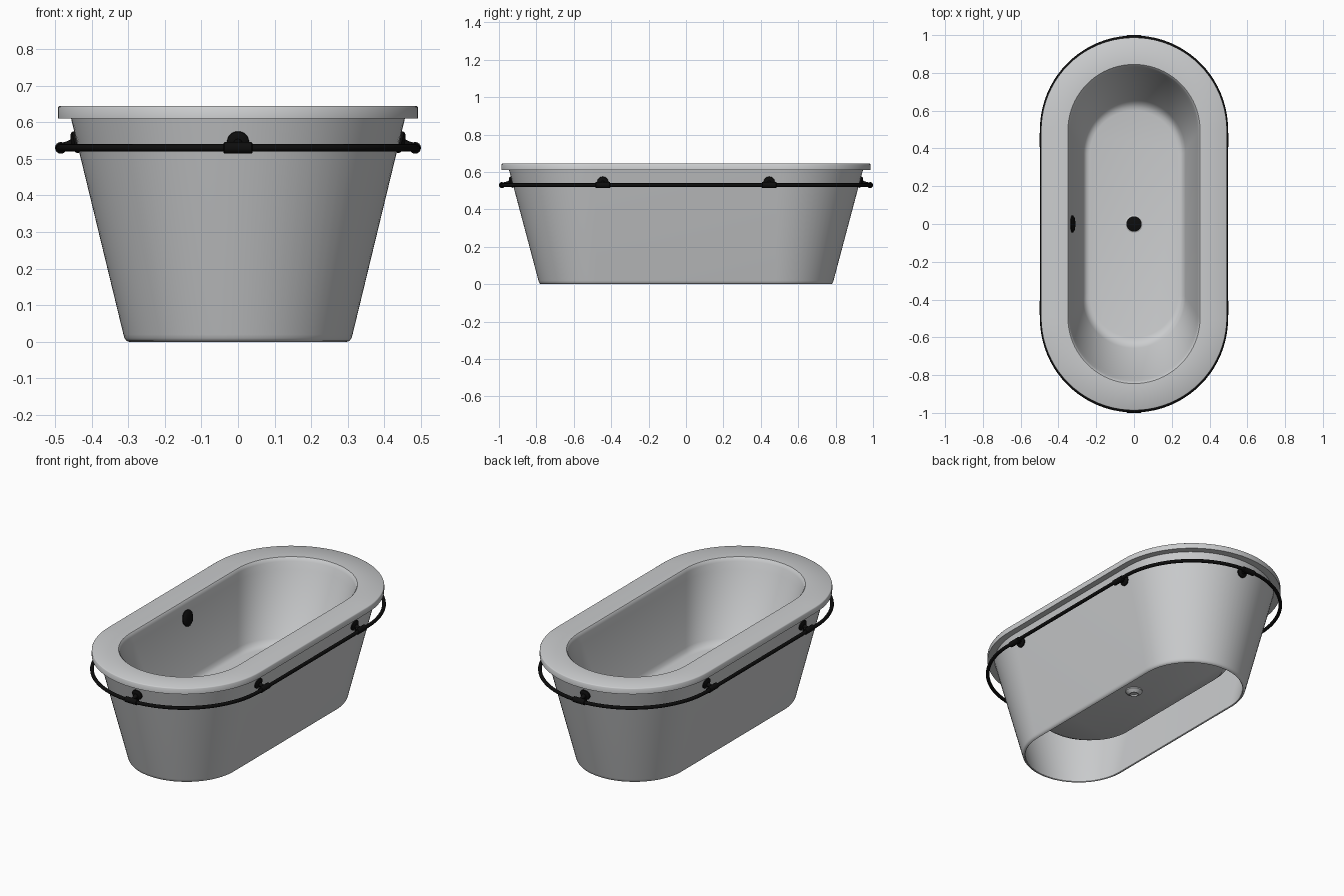
import bpy, bmesh, math
from mathutils import Vector

if "Cube" in bpy.data.objects:
    bpy.data.objects.remove(bpy.data.objects["Cube"])


def material(name, color, rough):
    m = bpy.data.materials.new(name)
    m.use_nodes = True
    m.diffuse_color = (*color, 1)
    m.roughness = rough
    bsdf = m.node_tree.nodes["Principled BSDF"]
    bsdf.inputs["Base Color"].default_value = (*color, 1)
    bsdf.inputs["Roughness"].default_value = rough
    return m


ENAMEL = material("pale grey enamel", (0.6, 0.61, 0.62), 0.4)
BLACK = material("black metal", (0.004, 0.004, 0.004), 0.4)


def finish(bm, name, mat, angle=35):
    bmesh.ops.recalc_face_normals(bm, faces=bm.faces)
    mesh = bpy.data.meshes.new(name)
    bm.to_mesh(mesh)
    bm.free()
    obj = bpy.data.objects.new(name, mesh)
    bpy.context.collection.objects.link(obj)
    mesh.materials.append(mat)
    bpy.ops.object.select_all(action='DESELECT')
    obj.select_set(True)
    bpy.context.view_layer.objects.active = obj
    bpy.ops.object.shade_smooth_by_angle(angle=math.radians(angle))
    return obj


def stadium(r, straight, z, n=40):
    """Outline of two half circles joined by straight sides along y."""
    pts = []
    for sign in (1, -1):
        for i in range(n + 1):
            a = math.pi * i / n
            pts.append(Vector((sign * r * math.cos(a),
                               sign * (straight + r * math.sin(a)), z)))
    return pts


def loft(bm, rings, cap=False, closed=False):
    loops = [[bm.verts.new(p) for p in ring] for ring in rings]
    pairs = list(zip(loops, loops[1:]))
    if closed:
        pairs.append((loops[-1], loops[0]))
    for a, b in pairs:
        for i in range(len(a)):
            j = (i + 1) % len(a)
            bm.faces.new((a[i], a[j], b[j], b[i]))
    if cap:
        bm.faces.new(loops[0])
        bm.faces.new(loops[-1])


def lathe(name, profile, origin, axis, mat, sides=32, scale_up=1.0):
    """Turned part: profile of (radius, height) along an axis."""
    bm = bmesh.new()
    rings = [[(r * math.cos(2 * math.pi * i / sides),
               r * math.sin(2 * math.pi * i / sides), h)
              for i in range(sides)] for r, h in profile]
    loft(bm, rings, cap=True)
    obj = finish(bm, name, mat)
    obj.rotation_euler = Vector(axis).to_track_quat('Z', 'Y').to_euler()
    obj.location = origin
    return obj


# Tub: (radius, half straight length, height) from basin floor over the rim
# and down the skirt, then up inside the hollow to the floor's underside
section = [
    (0.235, 0.365, 0.210), (0.25, 0.37, 0.214), (0.262, 0.376, 0.224),
    (0.272, 0.385, 0.245), (0.335, 0.480, 0.585), (0.341, 0.490, 0.625),
    (0.344, 0.494, 0.638), (0.350, 0.495, 0.645), (0.487, 0.495, 0.645),
    (0.490, 0.495, 0.643), (0.492, 0.495, 0.640), (0.492, 0.495, 0.610),
    (0.456, 0.490, 0.610), (0.313, 0.476, 0.020), (0.310, 0.476, 0.010),
    (0.305, 0.476, 0.003), (0.297, 0.476, 0.000), (0.294, 0.476, 0.003),
    (0.296, 0.476, 0.020), (0.438, 0.490, 0.605), (0.356, 0.494, 0.605),
    (0.275, 0.385, 0.215), (0.26, 0.37, 0.200)]
bm = bmesh.new()
loft(bm, [stadium(*s) for s in section], cap=True)
finish(bm, "bathtub", ENAMEL)

# Drain: black plug above, enamel outlet below
lathe("drain_ring", [(0.046, 0), (0.046, 0.004), (0.042, 0.006)],
      (0, 0, 0.21), (0, 0, 1), ENAMEL)
lathe("drain_plug", [(0.041, 0), (0.041, 0.008), (0.034, 0.012)],
      (0, 0, 0.21), (0, 0, 1), BLACK)
lathe("drain_outlet", [(0.048, 0), (0.046, 0.008), (0.026, 0.024),
                       (0.022, 0.024), (0.018, 0.016)],
      (0, 0, 0.202), (0, 0, -1), ENAMEL)

# Overflow cover on the inside wall
lathe("overflow_cover", [(0.045, -0.006), (0.045, 0.006), (0.038, 0.012),
                         (0.02, 0.016)],
      (-0.329, 0, 0.55), (1, 0, 0.18), BLACK)

# Rail: round tube swept along the outline
RAIL_Z, RAIL_R = 0.53, 0.010
bm = bmesh.new()
rings = []
for i in range(12):
    a = 2 * math.pi * i / 12
    rings.append(stadium(0.488 + RAIL_R * math.cos(a), 0.5,
                         RAIL_Z + RAIL_R * math.sin(a)))
loft(bm, rings, closed=True)
finish(bm, "rail", BLACK, 60)


def bracket(name, wall, rail, out):
    out = Vector(out)
    along = Vector((-out.y, out.x, 0))
    wall, rail = Vector(wall), Vector(rail)
    # Rosette against the sloping wall
    lathe(name + "_rosette", [(0.030, -0.004), (0.030, 0.006), (0.024, 0.011),
                              (0.014, 0.014)],
          wall, out - Vector((0, 0, 0.24)), BLACK, 24)
    # Tapered arm from the rosette to the rail
    arm = rail - wall
    lathe(name + "_arm", [(0.014, 0), (0.010, arm.length * 0.5),
                          (0.012, arm.length)], wall, arm, BLACK, 16)
    # Collar around the rail
    lathe(name + "_collar", [(0.012, -0.040), (0.016, -0.037), (0.016, 0.037),
                             (0.012, 0.040)], rail - out * 0.004, along, BLACK, 16)


for sx, side in ((1, "left"), (-1, "right")):
    for sy, end in ((1, "back"), (-1, "front")):
        bracket(f"{side}_{end}_bracket", (sx * 0.441, sy * 0.445, 0.546),
                (sx * 0.488, sy * 0.445, RAIL_Z), (sx, 0, 0))
for sy, end in ((1, "back"), (-1, "front")):
    bracket(f"{end}_bracket", (0, sy * 0.930, 0.546),
            (0, sy * 0.988, RAIL_Z), (0, sy, 0))
